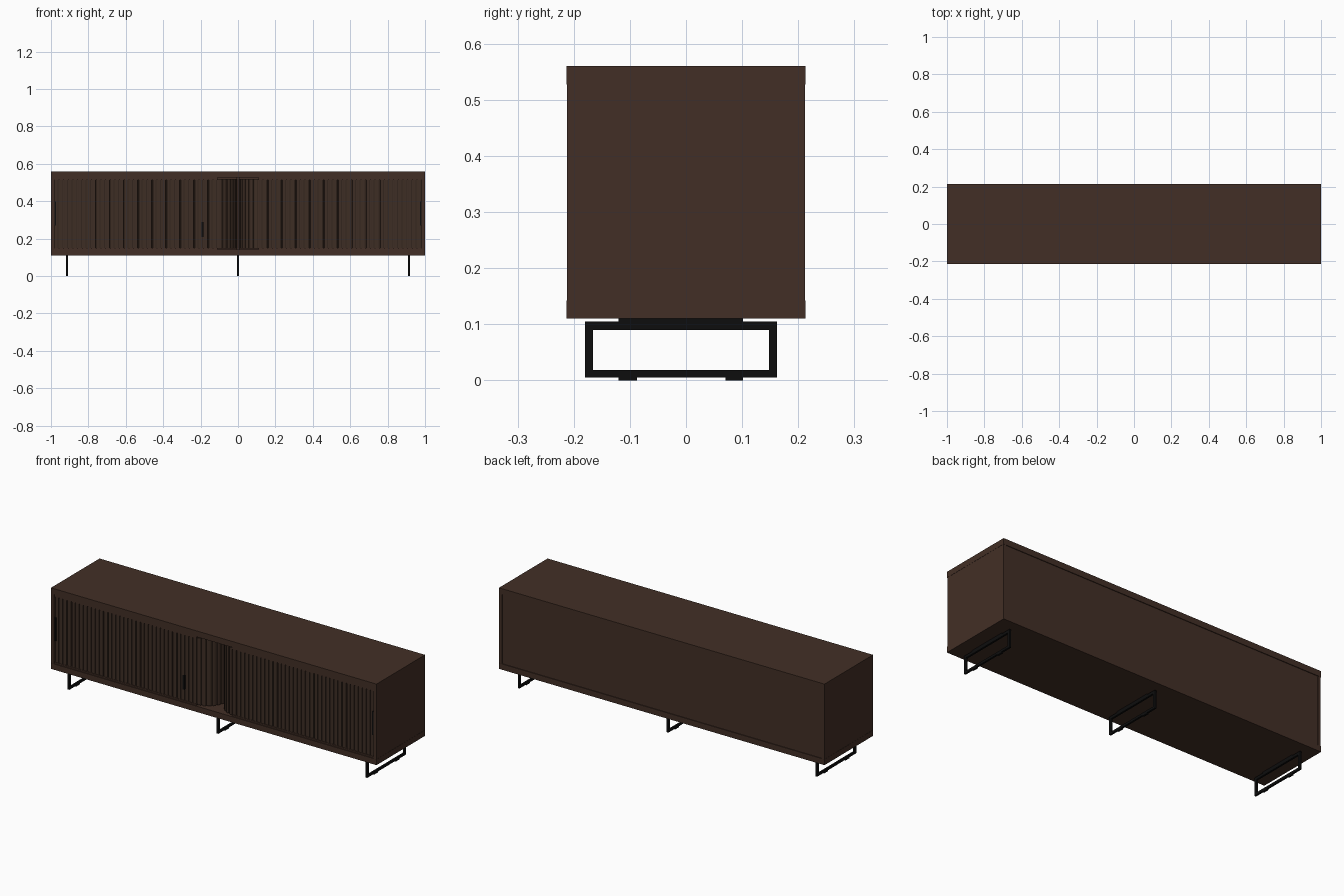
import bpy, bmesh, math

if "Cube" in bpy.data.objects:
    bpy.data.objects.remove(bpy.data.objects["Cube"])


def material(name, rgb):
    m = bpy.data.materials.new(name)
    m.diffuse_color = (*rgb, 1)
    m.use_nodes = True
    m.node_tree.nodes["Principled BSDF"].inputs["Base Color"].default_value = m.diffuse_color
    return m


WOOD = material("dark walnut", (0.055, 0.028, 0.019))
SLAT = material("walnut slats", (0.048, 0.027, 0.018))
BLACK = material("black metal", (0.004, 0.004, 0.004))


def finish(name, bm, mat):
    bmesh.ops.recalc_face_normals(bm, faces=bm.faces)
    me = bpy.data.meshes.new(name)
    bm.to_mesh(me)
    bm.free()
    me.materials.append(mat)
    ob = bpy.data.objects.new(name, me)
    bpy.context.collection.objects.link(ob)
    return ob


def boxes(name, mat, *spans):
    """One object made of boxes, each (x0, x1, y0, y1, z0, z1)."""
    bm = bmesh.new()
    for x0, x1, y0, y1, z0, z1 in spans:
        vs = bmesh.ops.create_cube(bm, size=1)["verts"]
        for v in vs:
            v.co = ((x0 + x1) / 2 + v.co.x * (x1 - x0),
                    (y0 + y1) / 2 + v.co.y * (y1 - y0),
                    (z0 + z1) / 2 + v.co.z * (z1 - z0))
    return finish(name, bm, mat)


D = 0.213            # half depth
Z0, Z1 = 0.142, 0.527  # inside of the carcass

# Carcass
boxes("top_panel", WOOD, (-1, 1, -D, D, Z1, 0.56))
boxes("bottom_panel", WOOD, (-1, 1, -D, D, 0.11, Z0))
for side, a, b in (("left", -0.999, -0.982), ("right", 0.982, 0.999)):
    boxes(side + "_side_panel", WOOD, (a, b, -D + 0.001, D - 0.001, Z0, Z1))
boxes("back_panel", WOOD, (-0.982, 0.982, 0.195, 0.209, Z0, Z1))
boxes("centre_divider", WOOD, (-0.007, 0.007, -0.10, 0.195, Z0, Z1))
# Tracks above and below the tambour doors
boxes("door_tracks", WOOD,
      (-0.982, -0.11, -0.208, -0.188, Z1 - 0.014, Z1),
      (0.11, 0.982, -0.208, -0.188, Z1 - 0.014, Z1),
      (-0.982, -0.11, -0.208, -0.188, Z0, Z0 + 0.008),
      (0.11, 0.982, -0.208, -0.188, Z0, Z0 + 0.008))

# Tambour doors: a slatted strip that runs along the front and curls inward
R, XI, YF = 0.10, 0.012, -0.199
FLAT = 0.982 - XI - R
ARC = R * math.pi / 2
TAIL = 0.12


def on_path(s, off):
    """Point of the left door at length s, pushed outward by off."""
    cx, cy = -XI - R, YF + R
    if s < FLAT:
        return -0.982 + s, YF - off
    if s < FLAT + ARC:
        t = (s - FLAT) / R
        return cx + (R + off) * math.sin(t), cy - (R + off) * math.cos(t)
    return -XI + off, cy + s - FLAT - ARC


def door(name, sign):
    n = 46
    w = (FLAT + ARC + TAIL) / n
    shape = ((0, 0), (0.1, 0.0), (0.12, 0.004), (0.3, 0.0065),
             (0.7, 0.0065), (0.88, 0.004), (0.9, 0.0))
    bm = bmesh.new()
    cols = []
    for i in range(n):
        for f, off in shape:
            s = (i + f) * w
            ring = []
            for o, z in ((off, Z0 + 0.005), (off, Z1 - 0.008),
                         (-0.006, Z1 - 0.008), (-0.006, Z0 + 0.005)):
                x, y = on_path(s, o)
                ring.append(bm.verts.new((sign * x, y, z)))
            cols.append(ring)
    for a, b in zip(cols, cols[1:]):
        for k in range(4):
            j = (k + 1) % 4
            bm.faces.new((a[k], a[j], b[j], b[k]))
    bm.faces.new(cols[0])
    bm.faces.new(cols[-1])
    finish(name, bm, SLAT)


door("left_tambour_door", 1)
door("right_tambour_door", -1)

# Slim vertical pulls at the outer ends, small pull near the middle
for side, x in (("left", -0.976), ("right", 0.976)):
    boxes(side + "_door_pull", BLACK,
          (x - 0.004, x + 0.004, -0.211, -0.2, 0.27, 0.40))
boxes("small_pull", BLACK, (-0.194, -0.184, -0.208, -0.2, 0.21, 0.29))

# Three rectangular sled legs with mounting plates and foot pads
for name, x in (("left", -0.915), ("middle", 0), ("right", 0.915)):
    a, b = x - 0.005, x + 0.005
    boxes(name + "_leg", BLACK,
          (a, b, -0.18, 0.162, 0.09, 0.105),
          (a, b, -0.18, 0.162, 0.005, 0.018),
          (a, b, -0.18, -0.166, 0.018, 0.09),
          (a, b, 0.148, 0.162, 0.018, 0.09))
    boxes(name + "_leg_plate", BLACK, (a, b, -0.12, 0.102, 0.105, 0.11))
    boxes(name + "_foot_pads", BLACK,
          (a, b, -0.12, -0.087, 0, 0.008), (a, b, 0.07, 0.102, 0, 0.008))
